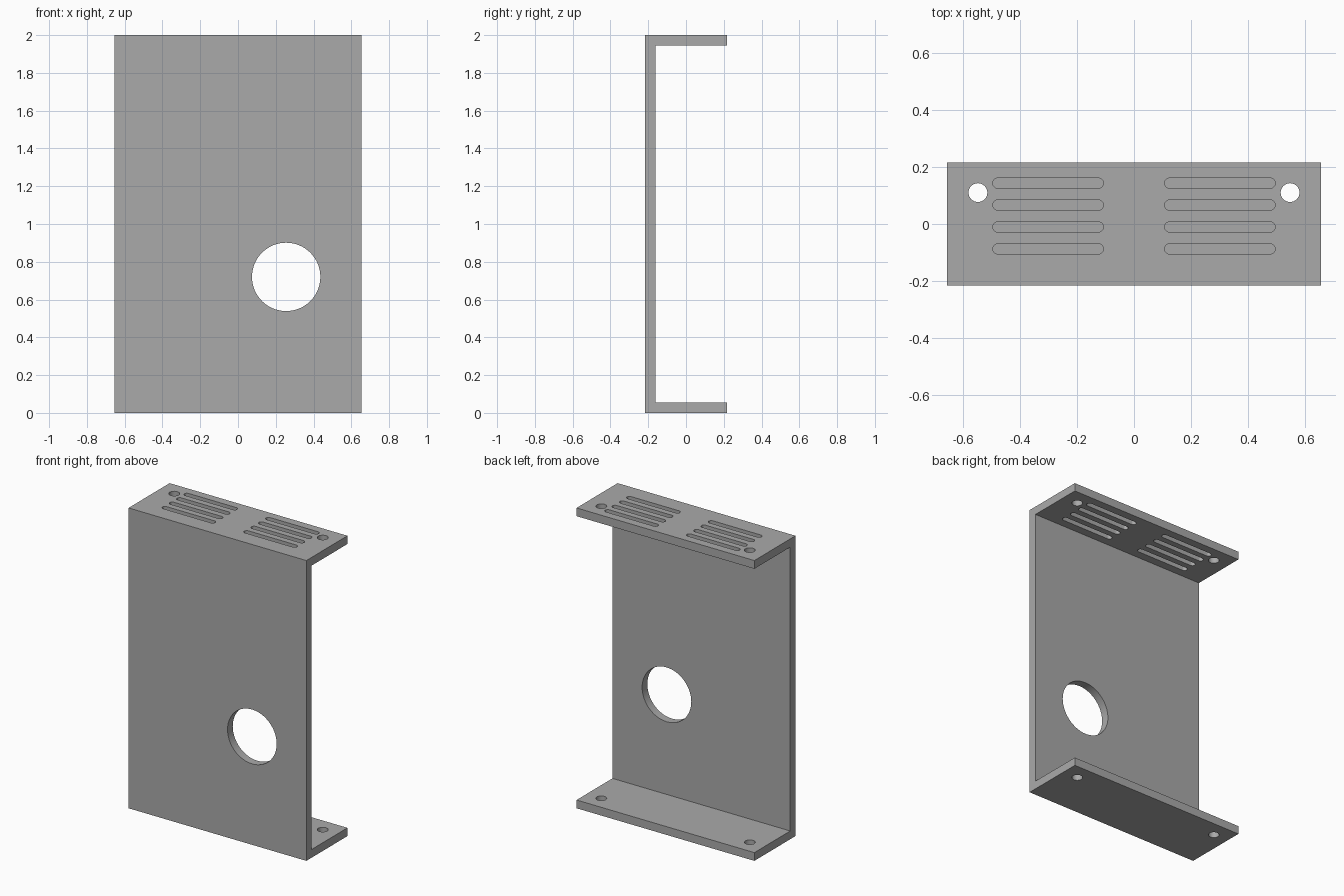
import bpy
import bmesh
import math

W, D, H, T = 0.655, 0.216, 2.0, 0.055   # half width, half depth, height, sheet thickness

if "Cube" in bpy.data.objects:
    bpy.data.objects.remove(bpy.data.objects["Cube"], do_unlink=True)

grey = bpy.data.materials.new("sheet metal grey")
grey.use_nodes = True
colour = (0.4, 0.4, 0.4, 1)
grey.diffuse_color = colour
grey.node_tree.nodes["Principled BSDF"].inputs["Base Color"].default_value = colour


def prism(name, outline, direction):
    """Extrude a closed outline of 3D points along a direction."""
    bm = bmesh.new()
    face = bm.faces.new([bm.verts.new(p) for p in outline])
    moved = bmesh.ops.extrude_face_region(bm, geom=[face])["geom"]
    bmesh.ops.translate(bm, vec=direction,
                        verts=[v for v in moved if isinstance(v, bmesh.types.BMVert)])
    bmesh.ops.recalc_face_normals(bm, faces=bm.faces)
    mesh = bpy.data.meshes.new(name)
    bm.to_mesh(mesh)
    bm.free()
    mesh.materials.append(grey)
    obj = bpy.data.objects.new(name, mesh)
    bpy.context.collection.objects.link(obj)
    return obj


def capsule(cx, cy, half, r, n):
    """Rounded slot outline; a circle when half is zero."""
    pts = []
    for side in (1, -1):
        for i in range(n + (half > 0)):
            a = math.pi * i / n - side * math.pi / 2
            pts.append((cx + side * half + r * math.cos(a), cy + r * math.sin(a)))
    return pts


# Folded C-shaped channel
profile = [(-D, 0), (D, 0), (D, T), (-D + T, T),
           (-D + T, H - T), (D, H - T), (D, H), (-D, H)]
bracket = prism("bracket_channel", [(-W, y, z) for y, z in profile], (2 * W, 0, 0))

# Round cable opening in the front plate
cutters = [prism("cable_hole_cutter",
                 [(x, -D - 0.1, z) for x, z in capsule(0.255, 0.72, 0, 0.181, 32)],
                 (0, T + 0.2, 0))]

for side in (-1, 1):
    # Mounting holes through both flanges
    cutters.append(prism("mounting_hole_cutter",
                         [(x, y, -0.1) for x, y in capsule(side * 0.547, 0.11, 0, 0.033, 16)],
                         (0, 0, H + 0.2)))
    # Vent slots through the top flange only
    for row in range(4):
        slot = capsule(side * 0.301, 0.143 - row * 0.0767, 0.176, 0.018, 10)
        cutters.append(prism("vent_slot_cutter", [(x, y, H - T - 0.1) for x, y in slot],
                             (0, 0, T + 0.2)))

# Cut every opening, then bake the result
for cutter in cutters:
    mod = bracket.modifiers.new(cutter.name, 'BOOLEAN')
    mod.operation = 'DIFFERENCE'
    mod.solver = 'EXACT'
    mod.object = cutter
cut = bpy.data.meshes.new_from_object(
    bracket.evaluated_get(bpy.context.evaluated_depsgraph_get()))
bracket.modifiers.clear()
bracket.data = cut
cut.name = "bracket_channel"
for cutter in cutters:
    bpy.data.objects.remove(cutter, do_unlink=True)

# Smooth hole walls, sharp folds
bpy.ops.object.select_all(action='DESELECT')
bracket.select_set(True)
bpy.context.view_layer.objects.active = bracket
bpy.ops.object.shade_smooth_by_angle(angle=math.radians(30))
